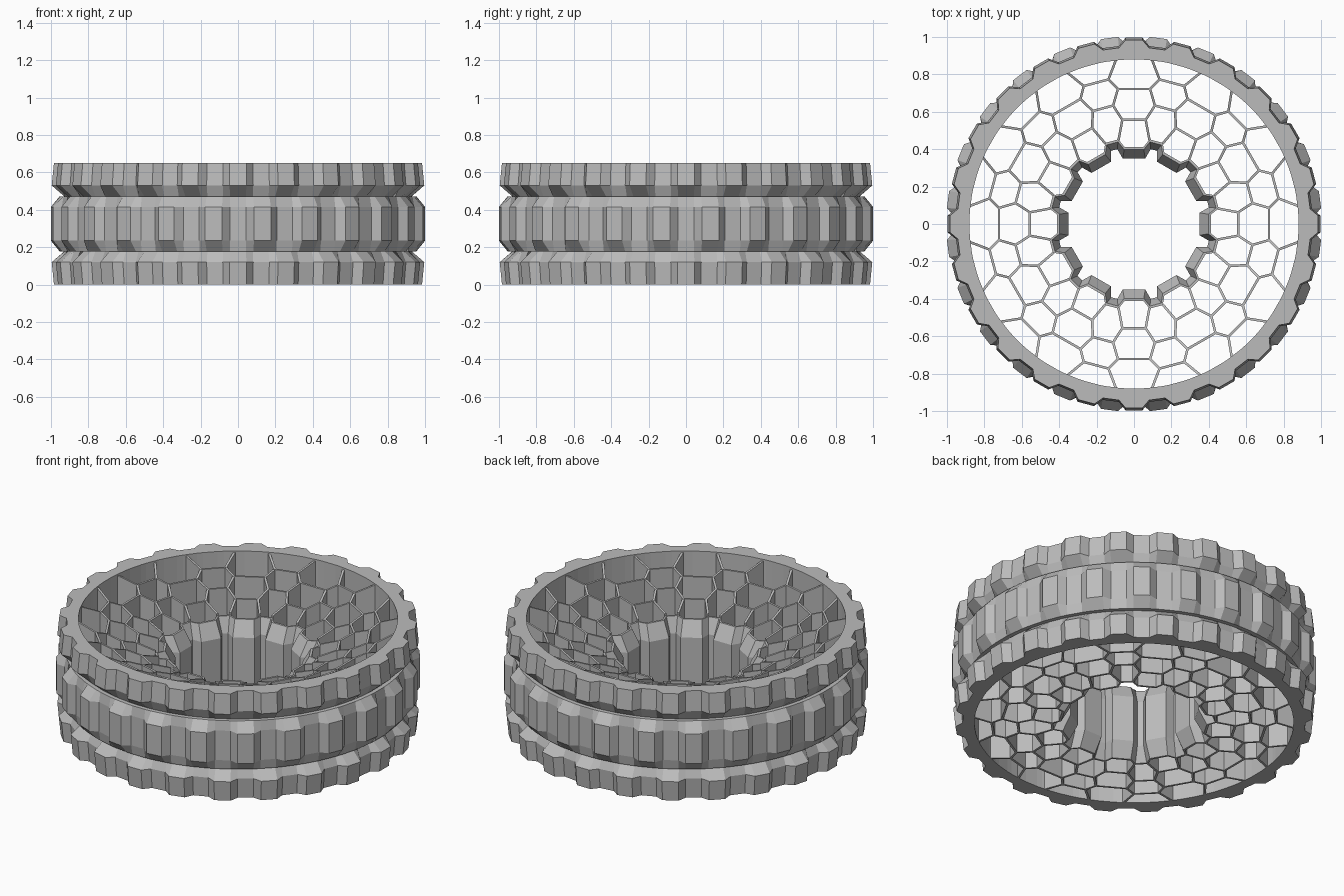
import bpy, bmesh
from math import sin, cos, radians
from mathutils import Vector

cube = bpy.data.objects.get("Cube")
if cube:
    bpy.data.objects.remove(cube)

GREY = (0.5, 0.5, 0.5, 1)
rubber = bpy.data.materials.new("rubber_grey")
rubber.use_nodes = True
rubber.diffuse_color = GREY
rubber.node_tree.nodes["Principled BSDF"].inputs["Base Color"].default_value = GREY


def polar(r, deg, z=0.0):
    return Vector((r * cos(radians(deg)), r * sin(radians(deg)), z))


def finish(name, bm):
    bmesh.ops.recalc_face_normals(bm, faces=bm.faces)
    mesh = bpy.data.meshes.new(name)
    bm.to_mesh(mesh)
    bm.free()
    mesh.materials.append(rubber)
    obj = bpy.data.objects.new(name, mesh)
    bpy.context.collection.objects.link(obj)
    return obj


def toothed_ring(name, teeth, phase, sections):
    """Closed loft. Section: z, tooth radius, tooth half angle,
    gap radius, angle where the gap starts."""
    bm = bmesh.new()
    step = 360 / teeth
    loops = []
    for z, tooth_r, tooth_a, gap_r, gap_a in sections:
        loop = []
        for i in range(teeth):
            c = phase + i * step
            for r, a in ((tooth_r, -tooth_a), (tooth_r, tooth_a),
                         (gap_r, gap_a), (gap_r, step - gap_a)):
                loop.append(bm.verts.new(polar(r, c + a, z)))
        loops.append(loop)
    for k, low in enumerate(loops):
        high = loops[(k + 1) % len(loops)]
        for i in range(len(low)):
            j = (i + 1) % len(low)
            bm.faces.new((low[i], low[j], high[j], high[i]))
    return finish(name, bm)


# Tread bands: lugs with chamfered ends, staggered in the middle band
def tread_band(name, phase, rows):
    sections = [(z, lug, 2.6, gap, 4.9) for z, lug, gap in rows]
    for z in (rows[-1][0], rows[0][0]):
        sections.append((z, 0.88, 2.6, 0.88, 4.9))
    toothed_ring(name, 24, phase, sections)


HEIGHT = 0.65
side_rows = [(0, 0.985, 0.945), (0.12, 0.997, 0.955), (0.178, 0.93, 0.93)]
tread_band("lower_tread_band", 0, side_rows)
tread_band("upper_tread_band", 0,
           [(HEIGHT - z, lug, gap) for z, lug, gap in reversed(side_rows)])
tread_band("middle_tread_band", 7.5,
           [(0.178, 0.955, 0.955), (0.235, 1.004, 0.965),
            (0.415, 1.004, 0.965), (0.472, 0.955, 0.955)])

# Hub: zigzag sleeve, thick in the middle and thin at both ends
HUB_TOP = 0.46
outer = (0.415, 7, 0.46, 10.5)
thin = (0.402, 7.5, 0.447, 11)
thick = (0.355, 9.7, 0.41, 12.6)
toothed_ring("hub_sleeve", 12, 0,
             [(0, *outer), (HUB_TOP, *outer), (HUB_TOP, *thin),
              (HUB_TOP - 0.09, *thick), (0.09, *thick), (0, *thin)])


# Honeycomb web: thin upright walls under a dished top
def dish(r):
    marks = [(0.4, 0.455), (0.56, 0.51), (0.727, 0.57), (0.89, 0.645)]
    for (r0, z0), (r1, z1) in zip(marks, marks[1:]):
        if r <= r1:
            return z0 + (z1 - z0) * (r - r0) / (r1 - r0)
    return marks[-1][1]


def add_wall(bm, start, end, thickness=0.013):
    p, q = polar(*start), polar(*end)
    along = (q - p).normalized()
    side = Vector((-along.y, along.x, 0)) * thickness / 2
    corners = [(p - side, start[0]), (q - side, end[0]),
               (q + side, end[0]), (p + side, start[0])]
    low = [bm.verts.new(v) for v, r in corners]
    high = [bm.verts.new(v + Vector((0, 0, dish(r)))) for v, r in corners]
    bm.faces.new(low)
    bm.faces.new(high)
    for i in range(4):
        j = (i + 1) % 4
        bm.faces.new((low[i], low[j], high[j], high[i]))


zigzag = [(0.455, 10.5), (0.56, 6.4), (0.643, 10), (0.727, 6.8),
          (0.785, 10), (0.885, 6.2)]
bm = bmesh.new()
for sector in range(12):
    c = sector * 30
    for side in (-1, 1):
        for (r0, a0), (r1, a1) in zip(zigzag, zigzag[1:]):
            add_wall(bm, (r0, c + side * a0), (r1, c + side * a1))
    for r, a in (zigzag[1], zigzag[3]):
        add_wall(bm, (r, c - a), (r, c + a))
    for r, a in (zigzag[2], zigzag[4]):
        add_wall(bm, (r, c + a), (r, c + 30 - a))
finish("honeycomb_web", bm)
